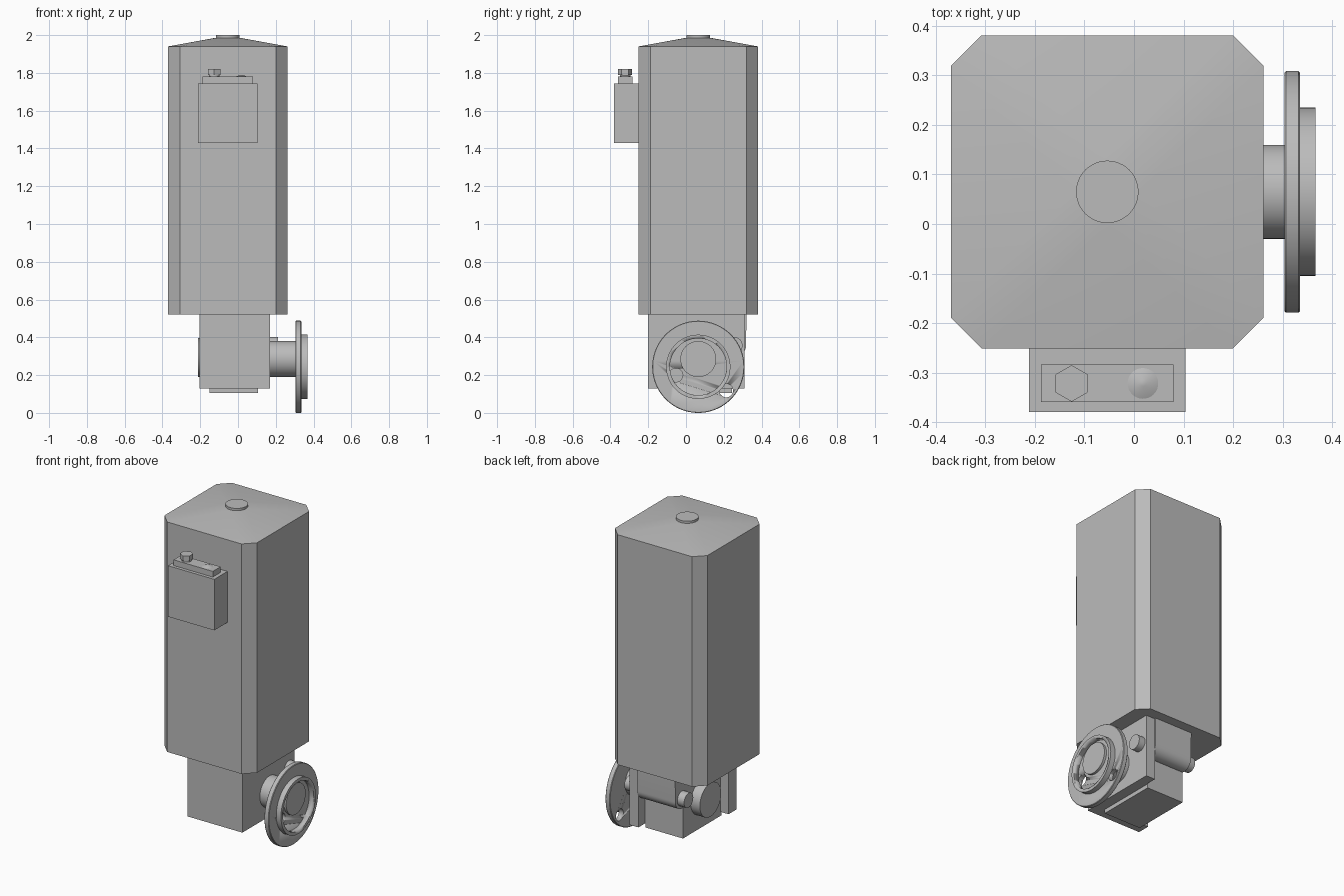
import bpy, bmesh
from math import cos, sin, pi, radians
from mathutils import Matrix, Vector

if "Cube" in bpy.data.objects:
    bpy.data.objects.remove(bpy.data.objects["Cube"], do_unlink=True)

grey = bpy.data.materials.new("light grey")
grey.use_nodes = True
grey.diffuse_color = (0.5, 0.5, 0.5, 1)
grey.node_tree.nodes["Principled BSDF"].inputs["Base Color"].default_value = (0.5, 0.5, 0.5, 1)


def finish(name, bm, smooth=False):
    bmesh.ops.recalc_face_normals(bm, faces=bm.faces)
    mesh = bpy.data.meshes.new(name)
    bm.to_mesh(mesh)
    bm.free()
    mesh.materials.append(grey)
    obj = bpy.data.objects.new(name, mesh)
    bpy.context.collection.objects.link(obj)
    if smooth:
        bpy.ops.object.select_all(action='DESELECT')
        obj.select_set(True)
        bpy.context.view_layer.objects.active = obj
        bpy.ops.object.shade_smooth_by_angle(angle=radians(30))
    return obj


def hull(name, points, smooth=False):
    """Solid wrapped round a set of points."""
    bm = bmesh.new()
    for p in points:
        bm.verts.new(p)
    bmesh.ops.convex_hull(bm, input=bm.verts)
    bmesh.ops.dissolve_limit(bm, angle_limit=0.01, verts=bm.verts, edges=bm.edges)
    return finish(name, bm, smooth)


def box(name, x, y, z):
    return hull(name, [(a, b, c) for a in x for b in y for c in z])


def rod(name, axis, centre, span, r, sides=48, r2=None):
    """Cylinder or cone along X or Z between two stations."""
    bm = bmesh.new()
    bmesh.ops.create_cone(bm, cap_ends=True, segments=sides, radius1=r,
                          radius2=r if r2 is None else r2, depth=span[1] - span[0])
    mid = (span[0] + span[1]) / 2
    if axis == 'X':
        m = Matrix.Translation((mid, *centre)) @ Matrix.Rotation(pi / 2, 4, 'Y')
    else:
        m = Matrix.Translation((*centre, mid))
    bmesh.ops.transform(bm, matrix=m, verts=bm.verts)
    return finish(name, bm, sides > 8)


def cut(obj, cutter):
    cutter.hide_render = True
    cutter.hide_viewport = True
    mod = obj.modifiers.new("cut", 'BOOLEAN')
    mod.object = cutter
    mod.operation = 'DIFFERENCE'
    mod.solver = 'EXACT'


# Tall chamfered housing and its shallow roof
cx, cy, half, inner = -0.054, 0.065, 0.316, 0.254
octagon = [(cx + sx * a, cy + sy * b) for sx in (-1, 1) for sy in (-1, 1)
           for a, b in ((half, inner), (inner, half))]
hull("housing", [(x, y, z) for x, y in octagon for z in (0.52, 1.94)])
rim = [(cx + 0.063 * cos(i * pi / 24), cy + 0.063 * sin(i * pi / 24), 1.986) for i in range(48)]
hull("roof", [(x, y, 1.94) for x, y in octagon] + rim, True)
rod("roof_cap", 'Z', (cx, cy), (1.98, 2.0), 0.063)

# Connection box on the front
box("connection_box", (-0.212, 0.104), (-0.38, -0.25), (1.43, 1.745))
box("connection_lid", (-0.188, 0.08), (-0.36, -0.284), (1.745, 1.78))
rod("gland_stem", 'Z', (-0.126, -0.322), (1.78, 1.8), 0.028)
rod("gland_nut", 'Z', (-0.126, -0.322), (1.79, 1.82), 0.037, 6).rotation_euler = (0, 0, 0)
rod("indicator_dome", 'Z', (0.018, -0.322), (1.78, 1.79), 0.031, 32, 0.006)

# Lower valve block: front part, side slab and central core
box("block_front", (-0.205, 0.17), (-0.2, -0.122), (0.13, 0.52))
box("block_side_slab", (0.108, 0.17), (-0.2, 0.31), (0.13, 0.52))
box("block_core", (-0.15, 0.105), (-0.13, 0.244), (0.105, 0.52))
box("block_core_joint", (0.1, 0.112), (-0.13, 0.244), (0.13, 0.52))

# Rounded lever hanging over the cross pin
py, pz, pr = 0.258, 0.357, 0.06
arc = [(py + pr * cos(-pi * i / 16), pz + pr * sin(-pi * i / 16)) for i in range(17)]
profile = arc + [(py - pr, 0.52), (py + pr + 0.002, 0.52)]
hull("lever", [(x, y, z) for x in (-0.15, 0.11) for y, z in profile], True)
rod("cross_pin", 'X', (py - 0.004, pz), (-0.196, 0.212), 0.045)

# Main pipe through the block
rod("rear_stub", 'X', (0.065, 0.293), (-0.213, -0.14), 0.104)
rod("main_pipe", 'X', (0.065, 0.285), (0.16, 0.35), 0.095)

# Drilled flange with raised rim, set slightly below the pipe axis
fc = (0.065, 0.244)
flange = rod("flange", 'X', fc, (0.304, 0.335), 0.244, 96)
bevel = flange.modifiers.new("bevel", 'BEVEL')
bevel.width = 0.003
bevel.limit_method = 'ANGLE'
for i, (y, z) in enumerate(((-0.053, 0.2), (0.213, 0.118))):
    cut(flange, rod(f"flange_hole_cutter_{i}", 'X', (y, z), (0.28, 0.345), 0.036, 32))
ring = rod("flange_rim", 'X', fc, (0.334, 0.367), 0.17, 96)
cut(ring, rod("rim_cutter", 'X', fc, (0.3, 0.4), 0.15, 96))
